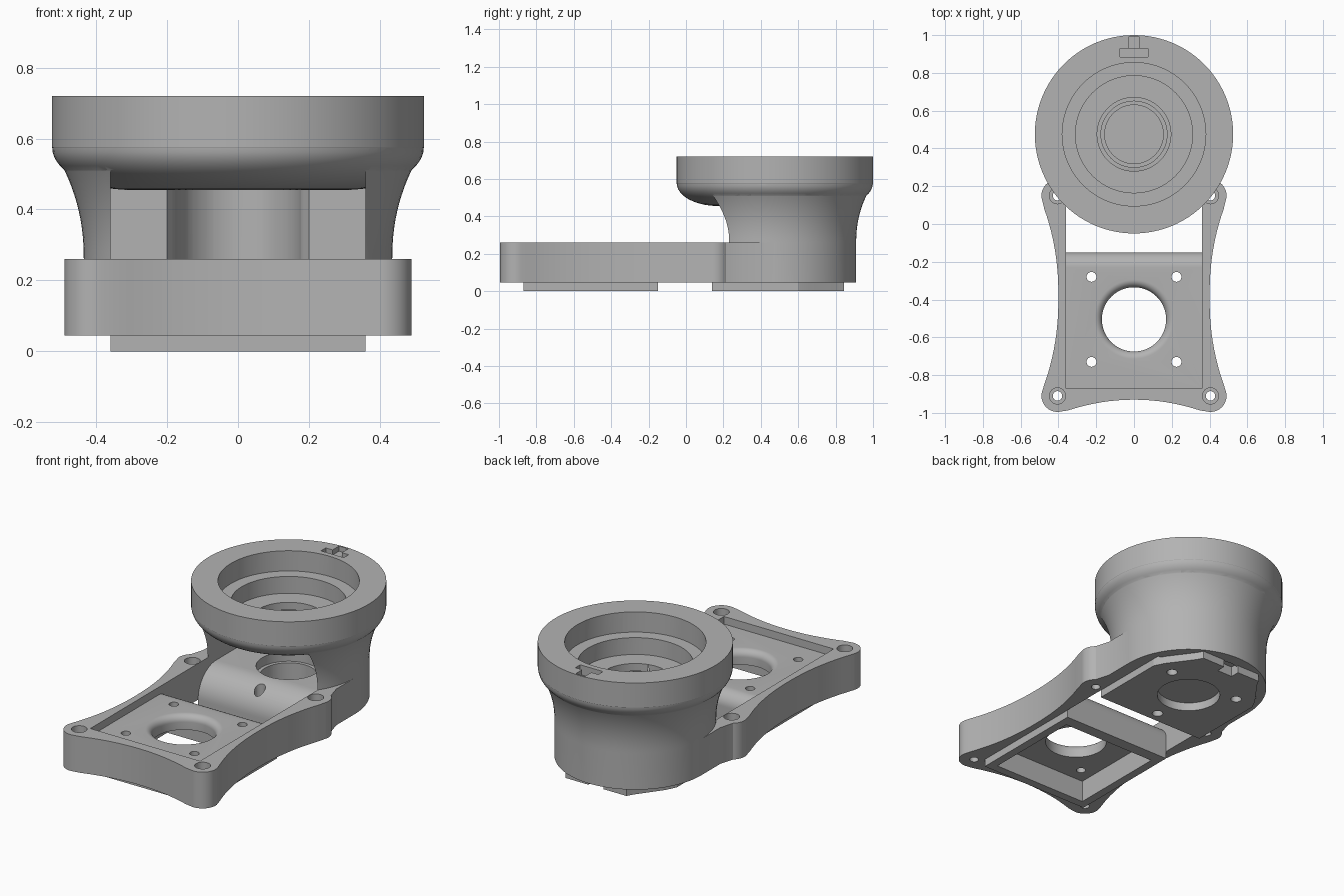
import bpy, bmesh, math
from mathutils import Matrix

if "Cube" in bpy.data.objects:
    bpy.data.objects.remove(bpy.data.objects["Cube"])

grey = bpy.data.materials.new("plain grey")
grey.diffuse_color = (0.45, 0.45, 0.45, 1)
grey.use_nodes = True
grey.node_tree.nodes["Principled BSDF"].inputs["Base Color"].default_value = grey.diffuse_color


def finish(name, bm):
    bmesh.ops.remove_doubles(bm, verts=bm.verts, dist=1e-5)
    bmesh.ops.recalc_face_normals(bm, faces=bm.faces)
    me = bpy.data.meshes.new(name)
    bm.to_mesh(me)
    bm.free()
    me.materials.append(grey)
    ob = bpy.data.objects.new(name, me)
    bpy.context.collection.objects.link(ob)
    return ob


def prism(name, pts, a, b, axis="Z"):
    """Extrude a polygon: (x, y) along Z, or (y, z) along X."""
    bm = bmesh.new()
    place = (lambda p: (p[0], p[1], a)) if axis == "Z" else (lambda p: (a, p[0], p[1]))
    face = bm.faces.new([bm.verts.new(place(p)) for p in pts])
    ext = bmesh.ops.extrude_face_region(bm, geom=[face])
    shift = (0, 0, b - a) if axis == "Z" else (b - a, 0, 0)
    bmesh.ops.translate(bm, vec=shift,
                        verts=[v for v in ext["geom"] if isinstance(v, bmesh.types.BMVert)])
    return finish(name, bm)


def box(x0, x1, y0, y1, z0, z1):
    return prism("cutter", [(x0, y0), (x1, y0), (x1, y1), (x0, y1)], z0, z1)


def lathe(name, prof, x=0, y=0, n=96):
    """Spin an (r, z) profile that starts and ends on the axis."""
    bm = bmesh.new()
    vs = [bm.verts.new((r, 0, z)) for r, z in prof]
    es = [bm.edges.new(p) for p in zip(vs, vs[1:])]
    bmesh.ops.spin(bm, geom=vs + es, cent=(0, 0, 0), axis=(0, 0, 1),
                   angle=2 * math.pi, steps=n, use_duplicate=False)
    bmesh.ops.transform(bm, matrix=Matrix.Translation((x, y, 0)), verts=bm.verts)
    return finish(name, bm)


def drill(r, z0, z1, x, y, n=96):
    return lathe("cutter", [(0, z0), (r, z0), (r, z1), (0, z1)], x, y, n)


def combine(ob, other, op="DIFFERENCE"):
    m = ob.modifiers.new("b", "BOOLEAN")
    m.operation, m.object, m.solver = op, other, "EXACT"
    bpy.context.view_layer.objects.active = ob
    bpy.ops.object.modifier_apply(modifier=m.name)
    bpy.data.objects.remove(other)


def arc(cx, cy, r, a0, a1, n=12, ry=None):
    return [(cx + r * math.cos(t), cy + (ry or r) * math.sin(t))
            for t in (math.radians(a0 + (a1 - a0) * i / n) for i in range(n + 1))]


def mirrored(right):
    return right + [(-x, y) for x, y in reversed(right) if x > 1e-6]


CY, FY = 0.475, -0.505   # centres of the cup and of the front opening
EARS = [(0.405, -0.91), (0.405, 0.15)]

# base frame: concave sides between four rounded ears
side = []
for i in range(25):
    y = -0.85 + 0.93 * i / 24
    side.append((0.40 + 0.075 * abs((y + 0.385) / 0.465) ** 2.2, y))
right = ([(0.35 * i / 8, -0.93 - 0.057 * (i / 8) ** 2) for i in range(9)]
         + arc(*EARS[0], 0.085, -105, 20) + side
         + arc(*EARS[1], 0.085, -20, 50) + [(0.435, 0.3), (0.435, CY)])
housing = prism("housing", mirrored(right), 0.045, 0.26)

# flared cup body
flare = [(0.435 + 0.09 * (i / 14) ** 2.2, 0.26 + 0.315 * i / 14) for i in range(15)]
combine(housing, lathe("cup", [(0, 0.045), (0.435, 0.045)] + flare
                       + [(0.525, 0.72), (0, 0.72)], 0, CY), "UNION")

# inner passage, open at the front of the cup and through the frame
cavity = [(0.36, -0.87), (0.36, 0.64), (0.20, 0.64)] + arc(0, 0.64, 0.18, 10, 90, 14, 0.2)
combine(housing, prism("cutter", mirrored(cavity), -0.1, 0.574))

# rounded underside of the cup
combine(housing, lathe("underside", [(0, 0.455)] + arc(0.3, 0.575, 0.224, -90, 0, 14, 0.12)
                       + [(0.515, 0.62), (0, 0.62)], 0, CY), "UNION")

# stepped recess in the cup
for r, z in ((0.38, 0.60), (0.31, 0.50), (0.195, 0.40)):
    combine(housing, drill(r, z, 0.9, 0, CY))

# slot in the rim
combine(housing, box(-0.075, 0.075, 0.885, 0.93, 0.66, 0.8))
combine(housing, box(-0.03, 0.03, 0.92, 0.99, 0.69, 0.8))

# screw holes in the ears
for x, y in EARS:
    for s in (-1, 1):
        combine(housing, drill(0.025, -0.1, 0.4, s * x, y, 32))
        combine(housing, drill(0.043, 0.22, 0.32, s * x, y, 32))

# front floor with rolled back edge, hollow below
TOP = 0.215
front = prism("front_floor", [(-0.87, 0), (-0.15, 0)]
              + arc(-0.23, TOP - 0.08, 0.08, 0, 90) + [(-0.87, TOP)], -0.36, 0.36, "X")
combine(front, box(-0.31, 0.31, -0.82, -0.22, -0.1, 0.13))
lip = [(0.21 - 0.04 * math.cos(t), 0.175 + 0.04 * math.sin(t))
       for t in (math.radians(9 * i) for i in range(11))]
combine(front, lathe("cutter", [(0, -0.1), (0.17, -0.1)] + lip
                     + [(0.21, 0.3), (0, 0.3)], 0, FY))
for sx in (-1, 1):
    for sy in (-1, 1):
        combine(front, drill(0.026, -0.1, 0.4, sx * 0.225, FY + sy * 0.225, 32))

# rear floor with a large rolled front edge
rear = prism("rear_floor", [(0.845, TOP), (0.845, 0), (0.14, 0)]
             + arc(0.31, TOP - 0.17, 0.17, 180, 90, 16), -0.36, 0.36, "X")
plan = [(0.4, 0.1), (0.4, 0.55), (0.36, 0.6), (0.33, 0.66), (0.22, 0.81), (0.17, 0.9)]
combine(rear, prism("cutter", mirrored(plan), -0.1, 0.4), "INTERSECT")
combine(rear, drill(0.155, -0.1, 0.4, 0, CY))
combine(rear, drill(0.175, 0.16, 0.4, 0, CY))
combine(rear, drill(0.175, -0.1, 0.05, 0, CY))
for a in (-90, 30, 150):
    t = math.radians(a)
    combine(rear, drill(0.03, -0.1, 0.4, 0.27 * math.cos(t), CY + 0.27 * math.sin(t), 32))
combine(rear, box(-0.05, 0.05, 0.79, 0.9, -0.1, 0.06))

# smooth the curved walls, keep edges sharp
for ob in (housing, front, rear):
    bpy.ops.object.select_all(action="DESELECT")
    ob.select_set(True)
    bpy.context.view_layer.objects.active = ob
    bpy.ops.object.shade_smooth_by_angle(angle=math.radians(25))
